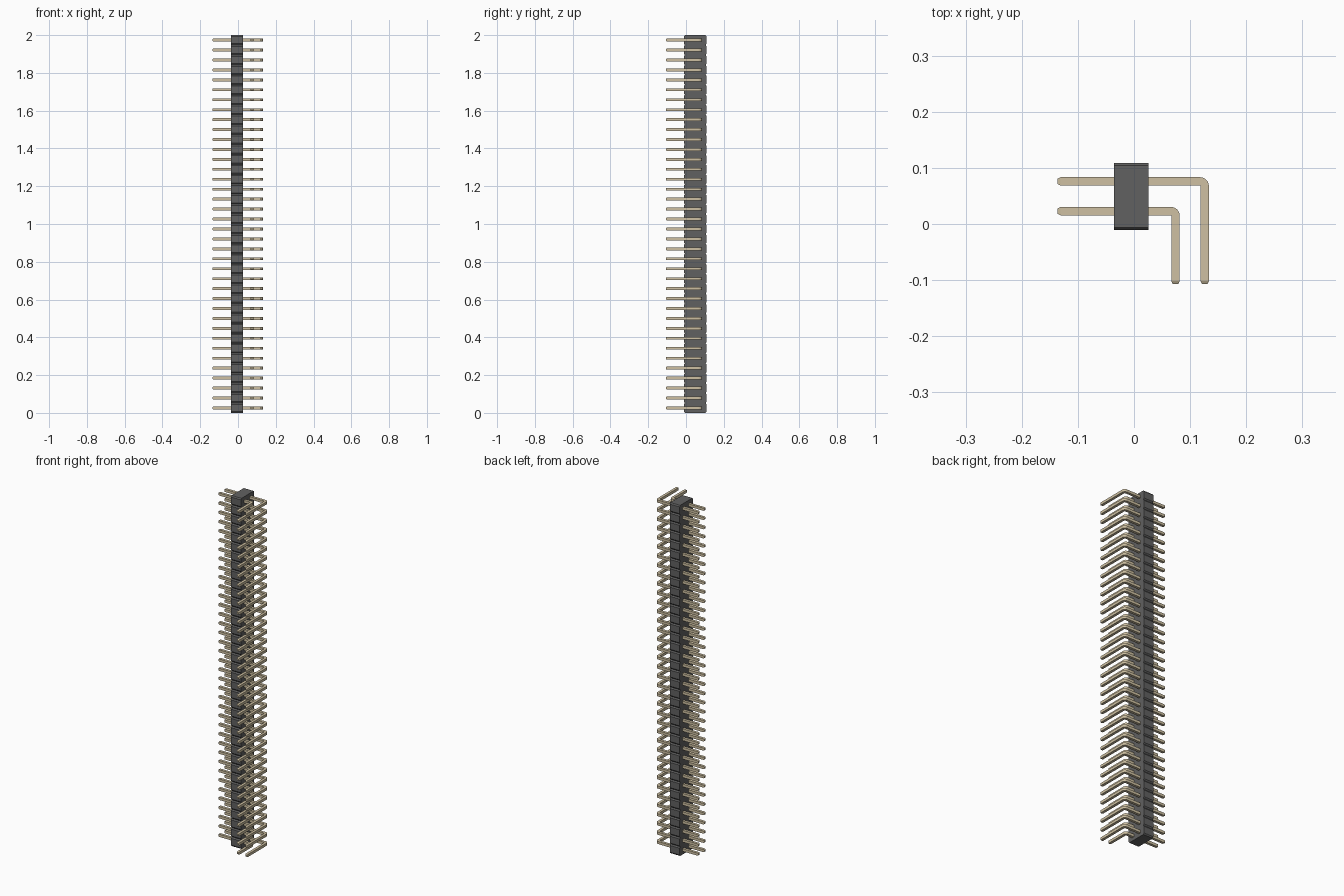
import bpy, bmesh, math
from mathutils import Vector

if "Cube" in bpy.data.objects:
    bpy.data.objects.remove(bpy.data.objects["Cube"])

COUNT = 38
PITCH = 2.0 / COUNT
X0, X1 = -0.036, 0.026      # housing across x
Y0, Y1 = -0.011, 0.109      # housing across y
CUT_Y, CUT_Z = 0.005, 0.007  # notch chamfers between segments
W = 0.015                   # pin thickness


def material(name, rgb):
    m = bpy.data.materials.new(name)
    m.diffuse_color = (*rgb, 1)
    m.use_nodes = True
    m.node_tree.nodes["Principled BSDF"].inputs["Base Color"].default_value = m.diffuse_color
    return m


def loft(name, rings, mat):
    """Skin a list of four-point rings and cap both ends."""
    bm = bmesh.new()
    vs = [[bm.verts.new(p) for p in r] for r in rings]
    for a, b in zip(vs, vs[1:]):
        for i in range(4):
            j = (i + 1) % 4
            bm.faces.new((a[i], a[j], b[j], b[i]))
    bm.faces.new(vs[0])
    bm.faces.new(vs[-1])
    bmesh.ops.recalc_face_normals(bm, faces=bm.faces)
    me = bpy.data.meshes.new(name)
    bm.to_mesh(me)
    bm.free()
    ob = bpy.data.objects.new(name, me)
    bpy.context.collection.objects.link(ob)
    me.materials.append(mat)
    return ob


# Housing: stacked segments with chamfered front and back edges
def housing_ring(z, d):
    return [(X0, Y0 + d, z), (X1, Y0 + d, z), (X1, Y1 - d, z), (X0, Y1 - d, z)]


rings = [housing_ring(0, CUT_Y)]
for i in range(COUNT):
    z = i * PITCH
    rings += [housing_ring(z + CUT_Z, 0),
              housing_ring(z + PITCH - CUT_Z, 0),
              housing_ring(z + PITCH, CUT_Y)]
loft("housing", rings, material("dark_plastic", (0.12, 0.12, 0.12)))


# Pins: square wire with tapered tips and a rounded right-angle bend
def pin_row(name, y, leg_x, mat):
    z = PITCH / 2

    def ring(cx, cy, angle, s=1.0):
        n = Vector((math.sin(angle), math.cos(angle), 0)) * W / 2 * s
        h = Vector((0, 0, W / 2 * s))
        c = Vector((cx, cy, z))
        return [c + n + h, c - n + h, c - n - h, c + n - h]

    r = W / 2 + 0.001
    bx, by = leg_x - r, y - r
    quarter = math.pi / 2
    rings = [ring(-0.136, y, 0, 0.65), ring(-0.131, y, 0)]
    for k in range(7):
        a = quarter * k / 6
        rings.append(ring(bx + r * math.sin(a), by + r * math.cos(a), a))
    rings += [ring(leg_x, -0.102, quarter), ring(leg_x, -0.107, quarter, 0.65)]
    ob = loft(name, rings, mat)
    arr = ob.modifiers.new("repeat", 'ARRAY')
    arr.count = COUNT
    arr.use_relative_offset = False
    arr.use_constant_offset = True
    arr.constant_offset_displace = (0, 0, PITCH)


gold = material("pin_metal", (0.62, 0.53, 0.36))
pin_row("inner_pins", 0.023, 0.074, gold)
pin_row("outer_pins", 0.076, 0.126, gold)
